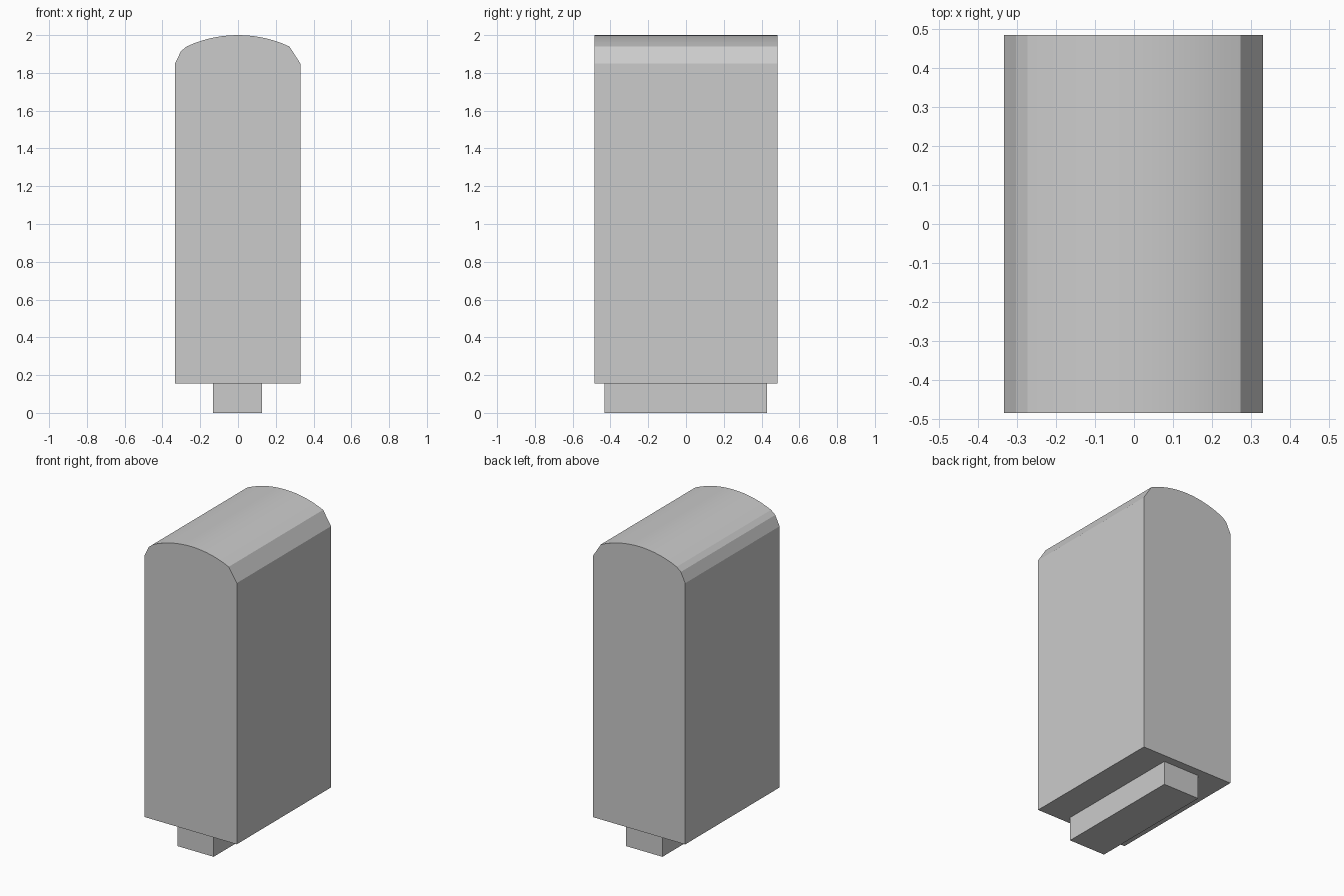
import bpy, bmesh, math

if "Cube" in bpy.data.objects:
    bpy.data.objects.remove(bpy.data.objects["Cube"])


def extrude_profile(name, profile, y0, y1):
    """Extrude a closed XZ outline along Y into a solid object."""
    bm = bmesh.new()
    face = bm.faces.new([bm.verts.new((x, y0, z)) for x, z in profile])
    ext = bmesh.ops.extrude_face_region(bm, geom=[face], use_keep_orig=True)
    moved = [g for g in ext["geom"] if isinstance(g, bmesh.types.BMVert)]
    bmesh.ops.translate(bm, verts=moved, vec=(0, y1 - y0, 0))
    bmesh.ops.recalc_face_normals(bm, faces=bm.faces)
    mesh = bpy.data.meshes.new(name)
    bm.to_mesh(mesh)
    bm.free()
    obj = bpy.data.objects.new(name, mesh)
    bpy.context.collection.objects.link(obj)
    return obj


# Arched top: shallow arc, with slightly different shoulders left and right
def crown_z(x, half=0.272, rise=0.06):
    r = (half ** 2 + rise ** 2) / (2 * rise)
    return 2.0 - r + math.sqrt(r * r - x * x)


steps = 14
arc = [0.272 - 0.544 * i / steps for i in range(steps + 1)]
outline = [(-0.333, 0.155), (0.33, 0.155), (0.33, 1.85)]
outline += [(x, crown_z(x)) for x in arc]
outline += [(-0.302, 1.915), (-0.333, 1.85)]

# Main slab with rounded top
body = extrude_profile("arched_body", outline, -0.484, 0.484)

# Narrow foot under the slab
foot = extrude_profile(
    "base_tab", [(-0.132, 0), (0.128, 0), (0.128, 0.155), (-0.132, 0.155)], -0.432, 0.43)

# Smooth only the gentle crown, keep the hard edges
bpy.ops.object.select_all(action="DESELECT")
body.select_set(True)
bpy.context.view_layer.objects.active = body
bpy.ops.object.shade_smooth_by_angle(angle=math.radians(12))
